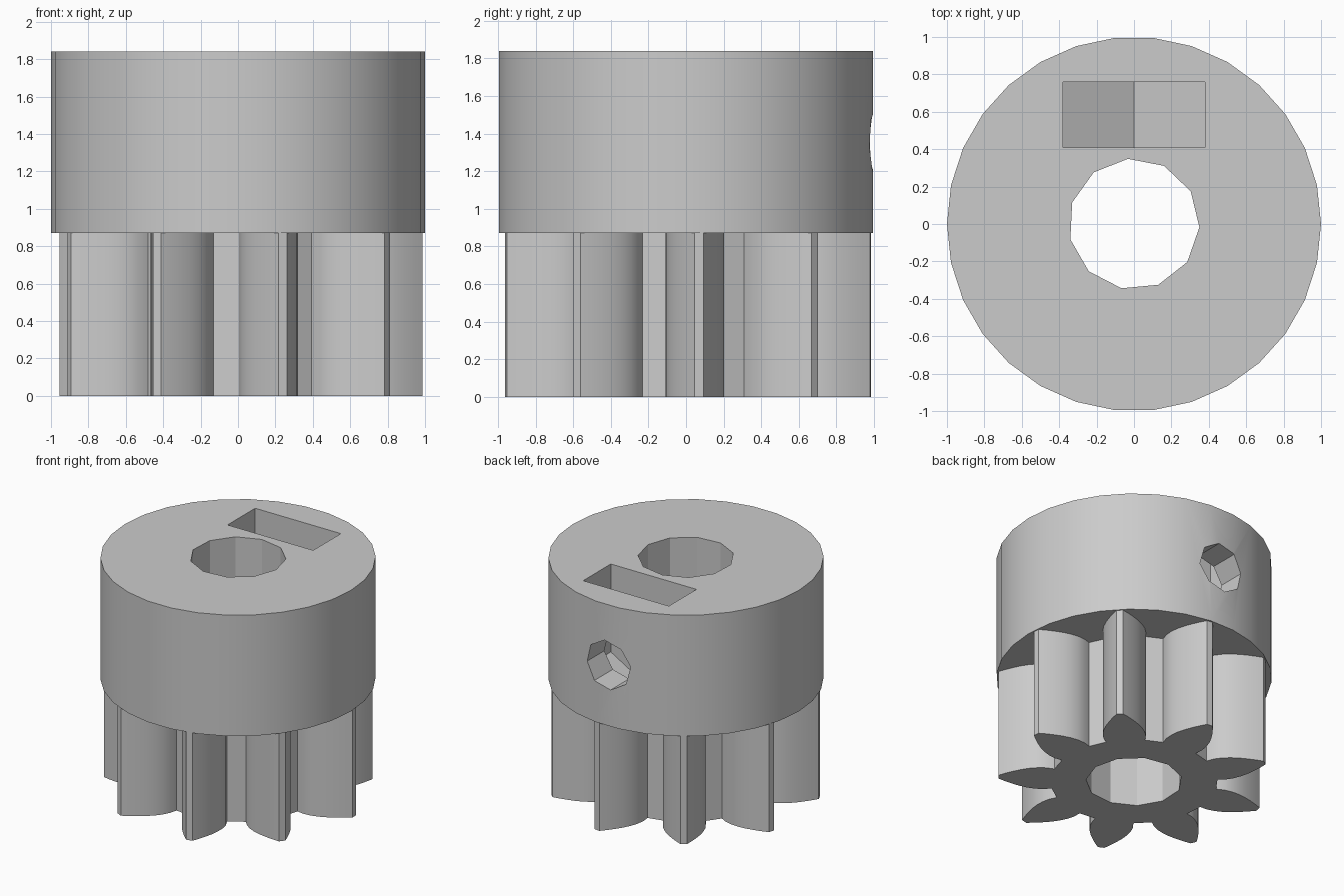
import bpy
import bmesh
import math
from mathutils import Vector, Matrix

if "Cube" in bpy.data.objects:
    bpy.data.objects.remove(bpy.data.objects["Cube"], do_unlink=True)

STEP = 0.87      # height where the teeth meet the hub
TOP = 1.84
SCREW_Z = 1.355
TEETH = 9

grey = bpy.data.materials.new("plain_grey")
grey.use_nodes = True
grey.diffuse_color = (0.6, 0.6, 0.6, 1)
grey.node_tree.nodes["Principled BSDF"].inputs["Base Color"].default_value = (0.6, 0.6, 0.6, 1)


def prism(name, outline, z0, z1, matrix=Matrix()):
    """Extrude a closed 2D outline from z0 to z1."""
    bm = bmesh.new()
    face = bm.faces.new([bm.verts.new((x, y, z0)) for x, y in outline])
    side = bmesh.ops.extrude_face_region(bm, geom=[face])["geom"]
    verts = [v for v in side if isinstance(v, bmesh.types.BMVert)]
    bmesh.ops.translate(bm, verts=verts, vec=Vector((0, 0, z1 - z0)))
    bmesh.ops.recalc_face_normals(bm, faces=bm.faces)
    bm.transform(matrix)
    mesh = bpy.data.meshes.new(name)
    bm.to_mesh(mesh)
    bm.free()
    obj = bpy.data.objects.new(name, mesh)
    bpy.context.collection.objects.link(obj)
    mesh.materials.append(grey)
    return obj


def ring(sides, radius, phase=0.0):
    angles = [math.radians(phase) + math.tau * i / sides for i in range(sides)]
    return [(radius * math.cos(a), radius * math.sin(a)) for a in angles]


def cut(obj, cutters):
    bpy.context.view_layer.objects.active = obj
    for cutter in cutters:
        mod = obj.modifiers.new("cut", "BOOLEAN")
        mod.operation = "DIFFERENCE"
        mod.solver = "EXACT"
        mod.object = cutter
        bpy.ops.object.modifier_apply(modifier=mod.name)


# Gear: one tooth as (radius, half width), swept round the axis
flank = [(0.59, 0.142), (0.65, 0.155), (0.71, 0.153), (0.77, 0.14),
         (0.83, 0.117), (0.89, 0.086), (0.945, 0.053), (0.987, 0.024)]
tooth = [(r, -w) for r, w in flank] + [(r, w) for r, w in reversed(flank)]
outline = []
for i in range(TEETH):
    a = math.radians(4) + math.tau * i / TEETH
    c, s = math.cos(a), math.sin(a)
    outline += [(r * c - w * s, r * s + w * c) for r, w in tooth]
gear = prism("gear_teeth", outline, 0, STEP)

# Hub
hub = prism("hub", ring(30, 1.0), STEP, TOP)

# Cutters: shaft bore, nut slot with pointed floor, and set screw hole
bore = prism("bore_cutter", ring(11, 0.35, -2.8), -0.5, 2.5)
upright = Matrix.Translation((0, 0, SCREW_Z)) @ Matrix.Rotation(math.pi / 2, 4, "X")
slot_outline = [(-0.38, 0.8), (-0.38, -0.22), (0, -0.44), (0.38, -0.22), (0.38, 0.8)]
slot = prism("slot_cutter", slot_outline, -0.76, -0.41, upright)
screw = prism("screw_cutter", ring(8, 0.195, 37), -1.3, -0.1, upright)

cut(gear, [bore])
cut(hub, [bore, slot, screw])
for cutter in (bore, slot, screw):
    bpy.data.objects.remove(cutter, do_unlink=True)

# Smooth round walls, crisp corners
for obj in (gear, hub):
    bpy.ops.object.select_all(action="DESELECT")
    obj.select_set(True)
    bpy.context.view_layer.objects.active = obj
    bpy.ops.object.shade_smooth_by_angle(angle=math.radians(30))
